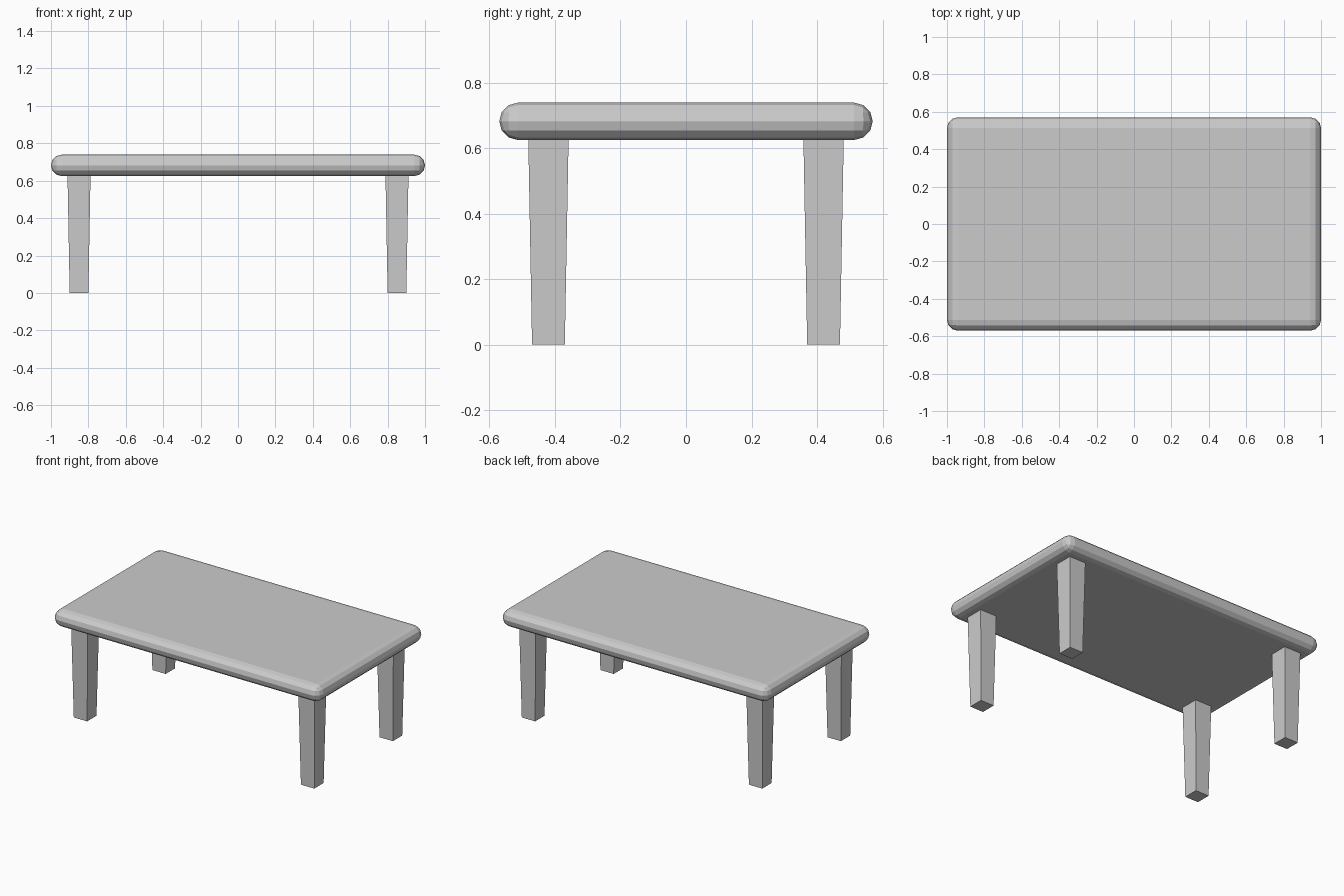
import bpy, bmesh
from mathutils import Matrix

if "Cube" in bpy.data.objects:
    bpy.data.objects.remove(bpy.data.objects["Cube"])


def add_object(name, bm):
    bmesh.ops.recalc_face_normals(bm, faces=bm.faces)
    mesh = bpy.data.meshes.new(name)
    bm.to_mesh(mesh)
    bm.free()
    obj = bpy.data.objects.new(name, mesh)
    bpy.context.collection.objects.link(obj)
    return obj


# Table top: slab with fully rounded, faceted edges
BOTTOM, TOP = 0.625, 0.739
bm = bmesh.new()
bmesh.ops.create_cube(bm, size=1, matrix=Matrix.Translation((0, 0, (BOTTOM + TOP) / 2))
                      @ Matrix.Diagonal((2.0, 1.14, TOP - BOTTOM, 1)))
bmesh.ops.bevel(bm, geom=bm.edges[:], offset=0.0565, segments=3,
                profile=0.5, affect='EDGES')
add_object("table_top", bm)


# Legs: square posts tapering towards the floor
def leg(name, x, y):
    bm = bmesh.new()
    bmesh.ops.create_cube(bm, size=1)
    for v in bm.verts:
        upper = v.co.z > 0
        width = 0.123 if upper else 0.1
        v.co = (x + v.co.x * width, y + v.co.y * width, BOTTOM + 0.002 if upper else 0)
    add_object(name, bm)


for side, sx in (("left", -1), ("right", 1)):
    for end, sy in (("front", -1), ("back", 1)):
        leg(f"{end}_{side}_leg", sx * 0.85, sy * 0.42)
